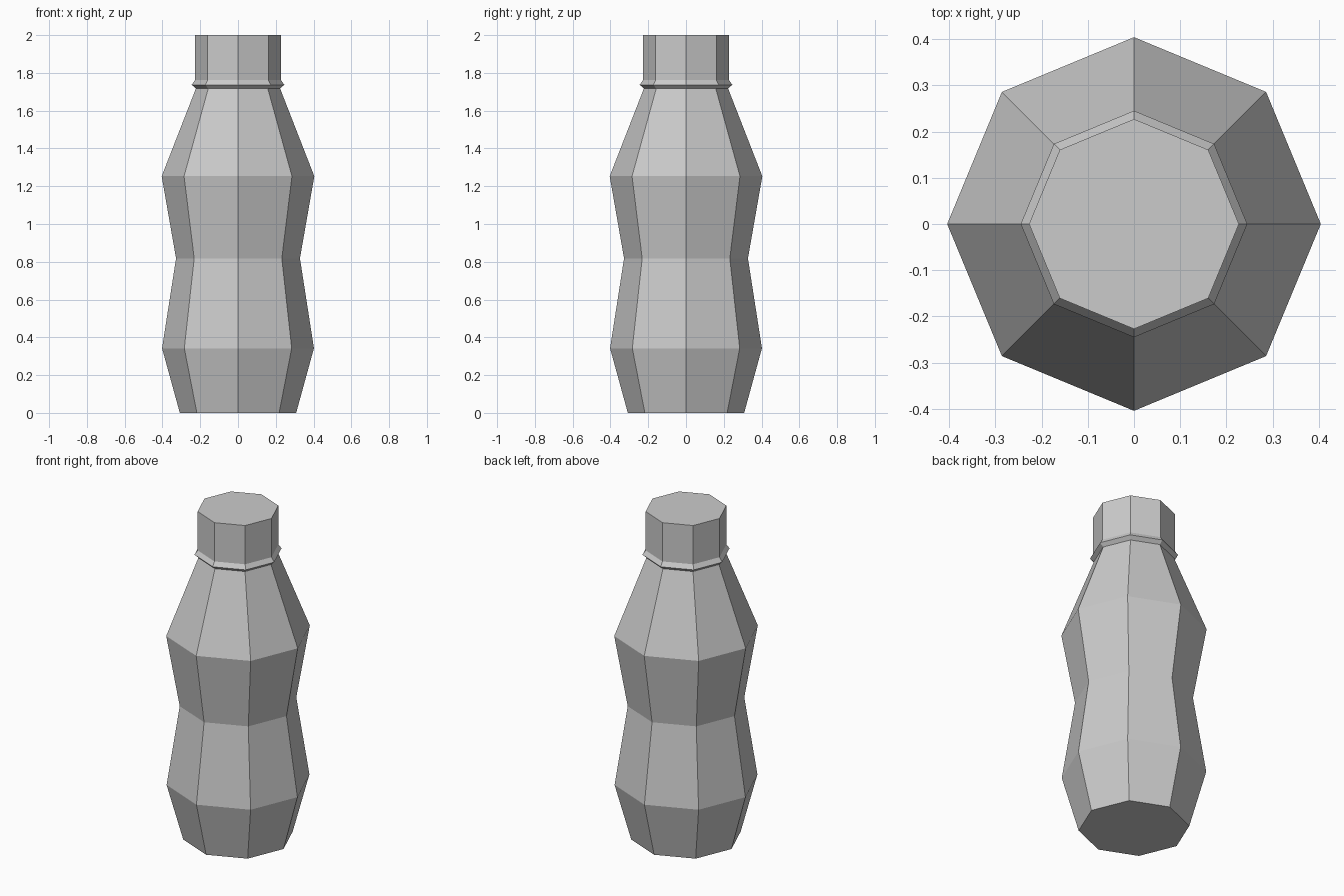
import bpy, bmesh
from math import cos, sin, tau

if "Cube" in bpy.data.objects:
    bpy.data.objects.remove(bpy.data.objects["Cube"])

SIDES = 8


def lathe(name, profile):
    """Closed eight-sided solid from (radius, height) pairs."""
    bm = bmesh.new()
    rings = [[bm.verts.new((r * cos(tau * i / SIDES), r * sin(tau * i / SIDES), z))
              for i in range(SIDES)] for r, z in profile]
    for low, high in zip(rings, rings[1:]):
        for i in range(SIDES):
            j = (i + 1) % SIDES
            bm.faces.new((low[i], low[j], high[j], high[i]))
    bm.faces.new(rings[0][::-1])
    bm.faces.new(rings[-1])
    mesh = bpy.data.meshes.new(name)
    bm.to_mesh(mesh)
    bm.free()
    obj = bpy.data.objects.new(name, mesh)
    bpy.context.collection.objects.link(obj)
    return obj


# Bottle: tapered base, pinched waist, shoulder, neck ring and cap
lathe("bottle", [
    (0.308, 0.0), (0.402, 0.342), (0.328, 0.818), (0.404, 1.253),
    (0.223, 1.717), (0.245, 1.737), (0.227, 1.763), (0.227, 2.0),
])
